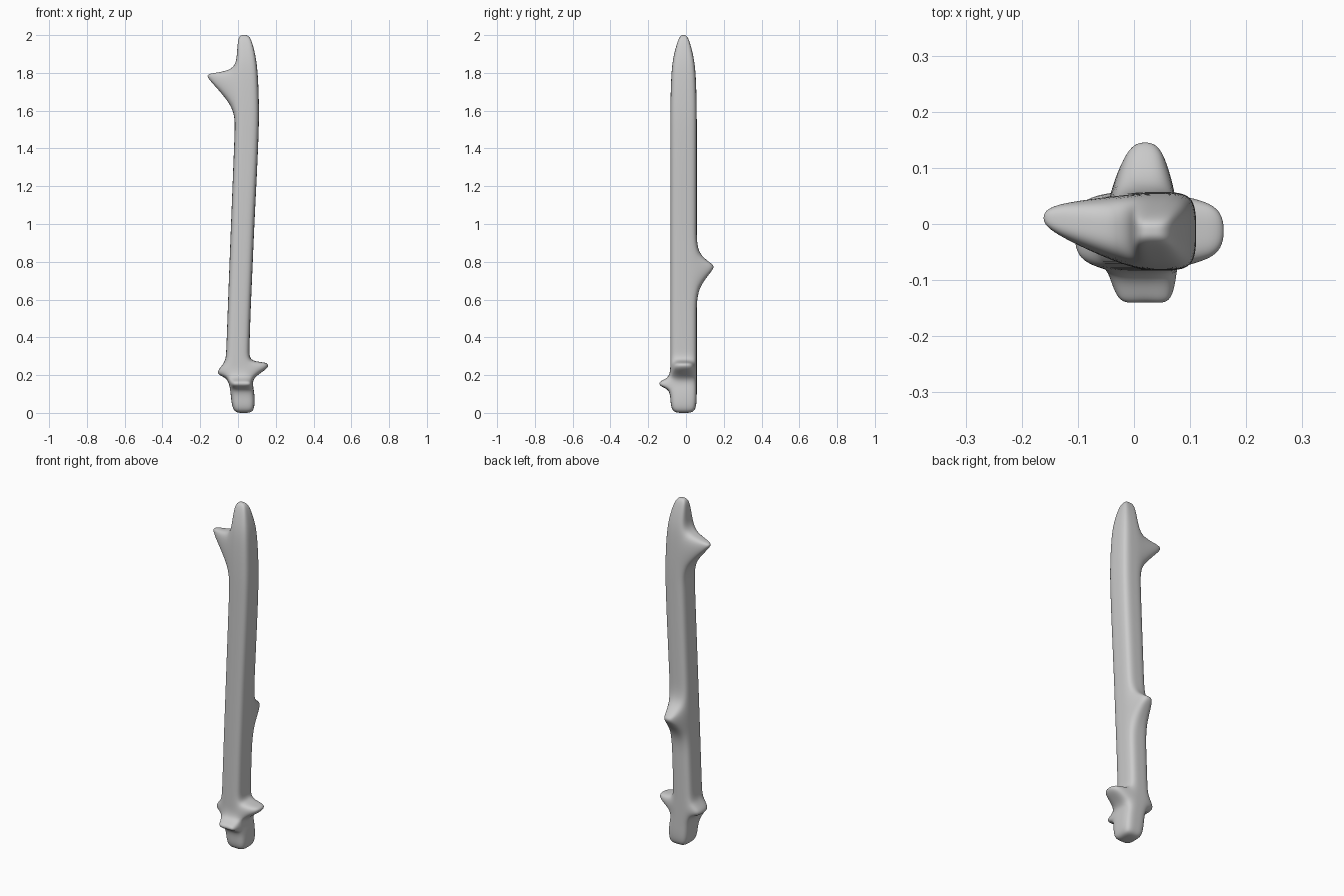
import bpy, bmesh

if "Cube" in bpy.data.objects:
    bpy.data.objects.remove(bpy.data.objects["Cube"])

# Cage rings up the stick: z, x min, x max, y min, y max
RINGS = [
    (0.00, -.020, .080, -.070, .045), (0.05, -.035, .090, -.083, .057),
    (.125, -.040, .085, -.083, .057), (.185, -.055, .070, -.083, .057),
    (0.27, -.065, .060, -.083, .057), (0.33, -.062, .060, -.083, .057),
    (0.52, -.055, .066, -.083, .057), (0.66, -.050, .072, -.083, .057),
    (0.84, -.043, .080, -.083, .057), (0.97, -.038, .085, -.083, .057),
    (1.30, -.025, .102, -.083, .057), (1.50, -.017, .110, -.083, .057),
    (1.62, -.015, .112, -.083, .057), (1.81, -.015, .105, -.078, .052),
    (1.90, -.005, .092, -.065, .038), (2.00, .000, .065, -.035, .010),
]
# Knots: (ring, side) -> reach mid, reach end, lateral centre, half width, z low, z high
# sides: 0 front, 1 right, 2 back, 3 left
KNOTS = {
    (2, 0): (.138, .150, .020, .050, .140, .170),
    (3, 1): (.168, .156, -.012, .050, .235, .270),
    (3, 3): (.110, .104, .012, .050, .200, .228),
    (7, 2): (.152, .143, -.020, .030, .762, .785),
    (12, 3): (.172, .158, -.012, .024, 1.775, 1.798),
}
CORNERS = [(-1, -1), (0, -1), (1, -1), (1, 0), (1, 1), (0, 1), (-1, 1), (-1, 0)]
OUT = [(0, -1), (1, 0), (0, 1), (-1, 0)]

bm = bmesh.new()


def tip_row(side, mid, end, centre, half, z):
    ox, oy = OUT[side]
    lx, ly = -oy, ox
    row = []
    for t in (-1, 0, 1):
        r, l = (end if t else mid), centre + t * half
        row.append(bm.verts.new((ox * r + lx * l, oy * r + ly * l, z)))
    return row


def strip(a, b):
    for i in range(len(a) - 1):
        bm.faces.new((a[i], a[i + 1], b[i + 1], b[i]))


# Shaft rings
rings = []
for z, x0, x1, y0, y1 in RINGS:
    rings.append([bm.verts.new(((x0 + x1) / 2 + u * (x1 - x0) / 2,
                                (y0 + y1) / 2 + v * (y1 - y0) / 2, z))
                  for u, v in CORNERS])

# Shaft walls, with knots pulled out where listed
for k in range(len(rings) - 1):
    for s in range(4):
        lo, hi = ([rings[j][(2 * s + i) % 8] for i in range(3)] for j in (k, k + 1))
        if (k, s) in KNOTS:
            *shape, zl, zh = KNOTS[(k, s)]
            tl, th = tip_row(s, *shape, zl), tip_row(s, *shape, zh)
            strip(lo, tl)
            strip(tl, th)
            strip(th, hi)
            for e in (0, 2):
                bm.faces.new((lo[e], tl[e], th[e], hi[e]))
        else:
            strip(lo, hi)

# End caps
for ring, row in ((rings[0], RINGS[0]), (rings[-1], RINGS[-1])):
    z, x0, x1, y0, y1 = row
    c = bm.verts.new(((x0 + x1) / 2, (y0 + y1) / 2, z))
    for i in range(0, 8, 2):
        bm.faces.new((ring[i - 1], ring[i], ring[i + 1], c))

bmesh.ops.recalc_face_normals(bm, faces=bm.faces[:])
for f in bm.faces:
    f.smooth = True
mesh = bpy.data.meshes.new("knotted_stick")
bm.to_mesh(mesh)
bm.free()
stick = bpy.data.objects.new("knotted_stick", mesh)
bpy.context.collection.objects.link(stick)

# Smooth the cage into rounded wood
sub = stick.modifiers.new("smooth", 'SUBSURF')
sub.levels = sub.render_levels = 3
